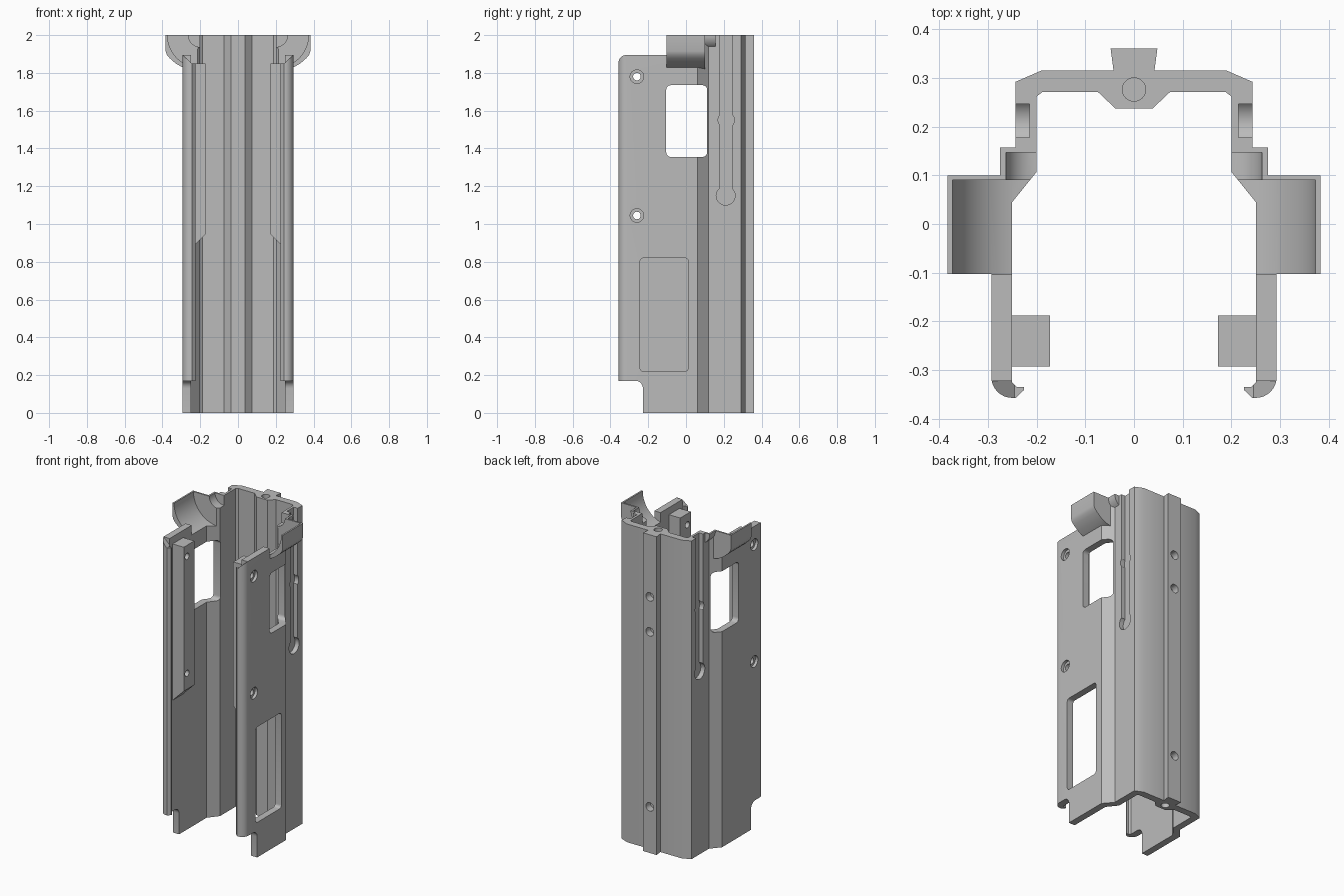
import bpy
import bmesh
from math import sin, cos, radians

old = bpy.data.objects.get("Cube")
if old:
    bpy.data.objects.remove(old, do_unlink=True)

PLACE = {
    "X": lambda a, b, d: (d, a, b),
    "Y": lambda a, b, d: (a, d, b),
    "Z": lambda a, b, d: (a, b, d),
}


def arc(cx, cy, r, start, end, steps):
    angles = [radians(start + (end - start) * i / steps) for i in range(steps + 1)]
    return [(cx + r * cos(a), cy + r * sin(a)) for a in angles]


def circle(cx, cy, r, n=32):
    return arc(cx, cy, r, 0, 360, n)[:-1]


def rect(a0, a1, b0, b1, r=0):
    if not r:
        return [(a0, b0), (a1, b0), (a1, b1), (a0, b1)]
    return (arc(a1 - r, b1 - r, r, 0, 90, 5) + arc(a0 + r, b1 - r, r, 90, 180, 5)
            + arc(a0 + r, b0 + r, r, 180, 270, 5) + arc(a1 - r, b0 + r, r, 270, 360, 5))


def prism(name, pts, axis, lo, hi, taper=None):
    """Extrude a closed outline along an axis; taper gives another end outline."""
    put = PLACE[axis]
    bm = bmesh.new()
    a = [bm.verts.new(put(u, v, lo)) for u, v in pts]
    b = [bm.verts.new(put(u, v, hi)) for u, v in (taper or pts)]
    n = len(pts)
    bm.faces.new(a)
    bm.faces.new(b[::-1])
    for i in range(n):
        bm.faces.new((a[i], b[i], b[(i + 1) % n], a[(i + 1) % n]))
    bmesh.ops.recalc_face_normals(bm, faces=bm.faces)
    mesh = bpy.data.meshes.new(name)
    bm.to_mesh(mesh)
    bm.free()
    ob = bpy.data.objects.new(name, mesh)
    bpy.context.collection.objects.link(ob)
    return ob


def combine(op, *shape, **kw):
    """Boolean a prism into the housing, then discard it."""
    tool = prism("tool", *shape, **kw)
    mod = housing.modifiers.new("combine", "BOOLEAN")
    mod.operation, mod.solver, mod.object = op, "EXACT", tool
    bpy.context.view_layer.objects.active = housing
    bpy.ops.object.modifier_apply(modifier=mod.name)
    bpy.data.objects.remove(tool, do_unlink=True)


def add(*shape):
    combine("UNION", *shape)


def cut(*shape, **kw):
    combine("DIFFERENCE", *shape, **kw)


def side(pts, s):
    return [(s * u, v) for u, v in pts]


# Channel section with dovetail rail, stepped walls and hooked front lips
half = ([(0.048, 0.36), (0.042, 0.315), (0.19, 0.315), (0.243, 0.292),
         (0.243, 0.12), (0.293, 0.06)]
        + arc(0.25, -0.314, 0.043, 0, -90, 8)
        + [(0.243, -0.357), (0.226, -0.341), (0.226, -0.335), (0.24, -0.335),
           (0.25, -0.325), (0.25, 0.045), (0.2, 0.107), (0.2, 0.262),
           (0.188, 0.271), (0.074, 0.271), (0.038, 0.237)])
housing = prism("channel_housing", half + side(half[::-1], -1), "Z", 0, 2.02)

# Lowered wall tops with rounded front corners
cut([(-0.5, 1.865)] + arc(-0.327, 1.865, 0.03, 180, 90, 5)
    + [(-0.1, 1.895), (-0.1, 2.2), (-0.5, 2.2)], "X", -1, 1)

# Bottom front notches
cut([(-0.5, -0.1), (-0.228, -0.1)] + arc(-0.268, 0.13, 0.04, 0, 90, 6)
    + [(-0.5, 0.17)], "X", -1, 1)

ear = [(0.255, 1.82), (0.293, 1.829), (0.33, 1.85), (0.362, 1.878),
       (0.377, 1.896), (0.383, 1.915), (0.383, 2.03), (0.255, 2.03)]
boss = [(0.21, 2.025)] + arc(0.2, 2.0, 0.075, 0, -80, 10)
strip = [(0.172, 1.85), (0.172, 0.945), (0.26, 0.857), (0.26, 1.85)]
lip_trim = [(0.2, 1.85), (0.245, 1.85), (0.3, 1.902), (0.2, 2.0)]

for s in (1, -1):
    # Flared ears, small bosses and inner mounting strips
    add(side(ear, s), "Y", -0.103, 0.1)
    add(side(boss, s), "Y", 0.085, 0.157)
    add(side(strip, s), "Y", -0.293, -0.188)
    # Scooped ear interior and smaller bore behind it
    cut(circle(s * 0.2, 2.0, 0.173, 64), "Y", -0.104, 0.09)
    cut(circle(s * 0.2, 2.0, 0.063), "Y", 0.08, 0.147)
    cut(side(lip_trim, s), "Y", -0.38, -0.322)
    # Keyhole slot in the outer wall
    cut(rect(0.178, 0.246, 1.15, 2.1), "X", s * 0.215, s * 0.35)
    cut(circle(0.21, 1.15, 0.05), "X", s * 0.215, s * 0.35)
    cut(circle(0.213, 1.55, 0.043), "X", s * 0.215, s * 0.35)
    # Countersunk screw holes
    for z in (1.045, 1.78):
        cut(circle(-0.26, z, 0.02, 24), "X", s * 0.1, s * 0.35)
        cut(circle(-0.26, z, 0.036, 24), "X", s * 0.275, s * 0.35)

# Upper windows through both walls, lower window in the left wall
cut(rect(-0.105, 0.112, 1.355, 1.735, 0.025), "X", -1, 1)
cut(rect(-0.243, 0.012, 0.22, 0.82, 0.018), "X", 0.1, 1)

# Level top, then blind holes in both ends and in the rail
cut(rect(-1, 1, -1, 1), "Z", 2.0, 2.2)
for lo, hi in ((-0.1, 0.12), (1.88, 2.1)):
    cut(circle(0, 0.276, 0.024), "Z", lo, hi)
for z in (0.29, 1.39, 1.61):
    cut(circle(0, z, 0.027, 24), "Y", 0.315, 0.45)

# Single grey finish
grey = bpy.data.materials.new("plain_grey")
grey.use_nodes = True
colour = (0.5, 0.5, 0.5, 1)
grey.diffuse_color = colour
grey.node_tree.nodes["Principled BSDF"].inputs["Base Color"].default_value = colour
housing.data.materials.clear()
housing.data.materials.append(grey)

bpy.ops.object.select_all(action="DESELECT")
housing.select_set(True)
bpy.context.view_layer.objects.active = housing
bpy.ops.object.shade_smooth_by_angle(angle=radians(25))
